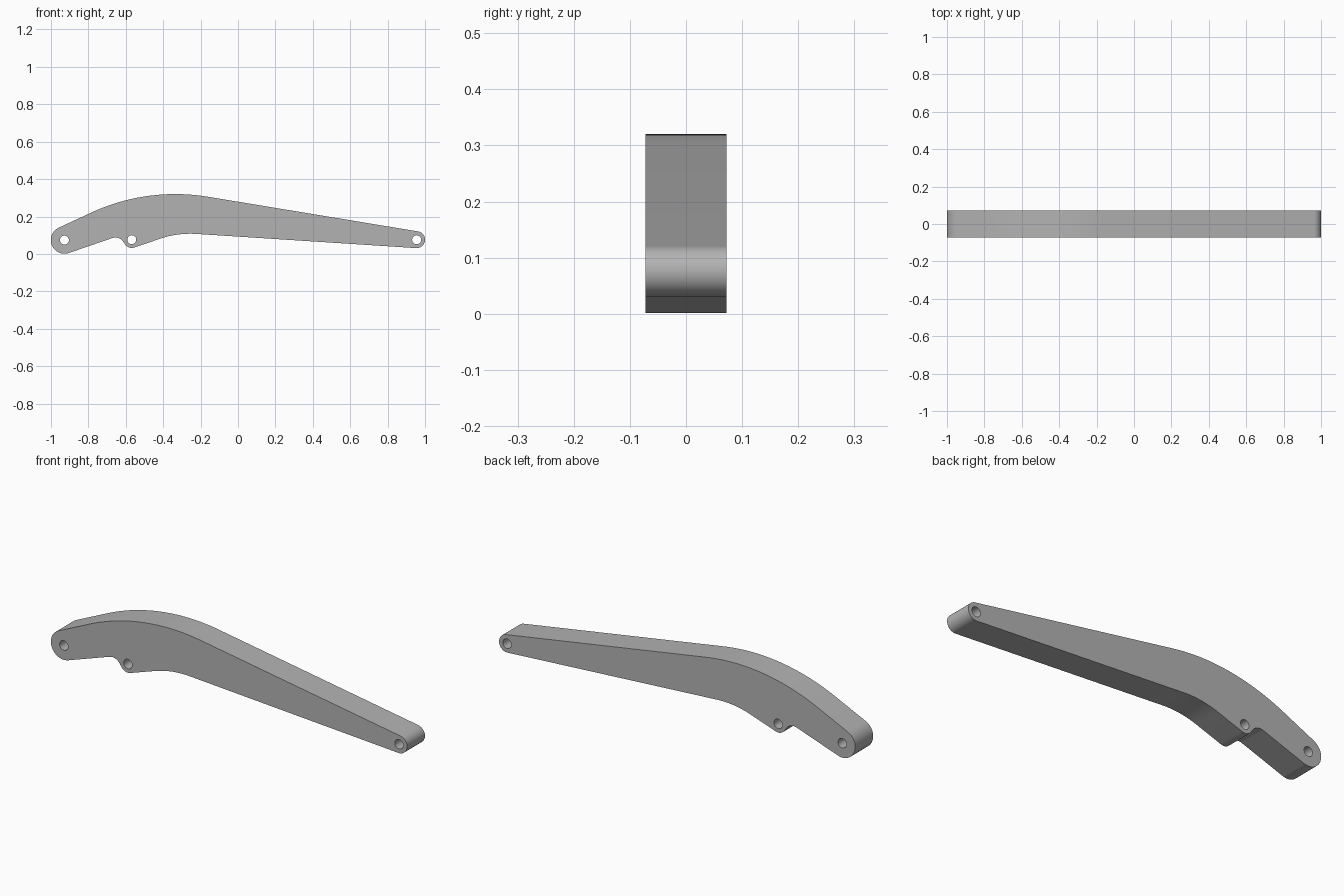
import bpy
import bmesh
from math import cos, sin, radians
from mathutils import Vector

HALF_WIDTH = 0.072
HOLE_RADIUS = 0.024

cube = bpy.data.objects.get("Cube")
if cube:
    bpy.data.objects.remove(cube, do_unlink=True)

steel = bpy.data.materials.new("plain_grey")
steel.use_nodes = True
grey = (0.45, 0.45, 0.45, 1)
steel.diffuse_color = grey
steel.node_tree.nodes["Principled BSDF"].inputs["Base Color"].default_value = grey


def arc(x, z, radius, start, end, steps):
    """Points along an arc in the side plane, angles in degrees."""
    angles = [radians(start + (end - start) * i / steps) for i in range(steps + 1)]
    return [Vector((x + radius * cos(a), -HALF_WIDTH, z + radius * sin(a))) for a in angles]


# Pivot centres: rear boss, cylinder lug, front tip
rear, lug, tip = (-0.928, 0.074), (-0.568, 0.076), (0.955, 0.076)

# Outline: tangent arcs joined by straight edges, counter-clockwise
outline = (
    arc(*rear, 0.073, 115, 288.6, 28)            # rear boss
    + arc(-0.655, 0.039, 0.049, 108.6, 23, 12)   # notch behind the lug
    + arc(*lug, 0.044, 203, 288.4, 12)           # cylinder lug
    + arc(-0.255, -0.392, 0.5, 108.2, 86.3, 14)  # underside bend
    + arc(*tip, 0.045, 266.3, 440.5, 24)         # front tip
    + arc(-0.335, -0.75, 1.07, 80.5, 115, 28)    # arched back
)
holes = [arc(*pivot, HOLE_RADIUS, 0, 345, 23) for pivot in (rear, lug, tip)]

# Plate with pin holes, extruded across its width
bm = bmesh.new()
edges = []
for loop in [outline] + holes:
    verts = [bm.verts.new(p) for p in loop]
    edges += [bm.edges.new((v, verts[i - 1])) for i, v in enumerate(verts)]
bmesh.ops.triangle_fill(bm, edges=edges, use_beauty=True, use_dissolve=False)
side = bmesh.ops.extrude_face_region(bm, geom=bm.faces[:])
moved = [g for g in side["geom"] if isinstance(g, bmesh.types.BMVert)]
bmesh.ops.translate(bm, verts=moved, vec=(0, 2 * HALF_WIDTH, 0))
bmesh.ops.recalc_face_normals(bm, faces=bm.faces[:])

mesh = bpy.data.meshes.new("boom_arm")
bm.to_mesh(mesh)
bm.free()
mesh.materials.append(steel)
arm = bpy.data.objects.new("boom_arm", mesh)
bpy.context.collection.objects.link(arm)

# Smooth round ends, crisp side edges
bpy.ops.object.select_all(action="DESELECT")
arm.select_set(True)
bpy.context.view_layer.objects.active = arm
bpy.ops.object.shade_smooth_by_angle(angle=radians(30))
